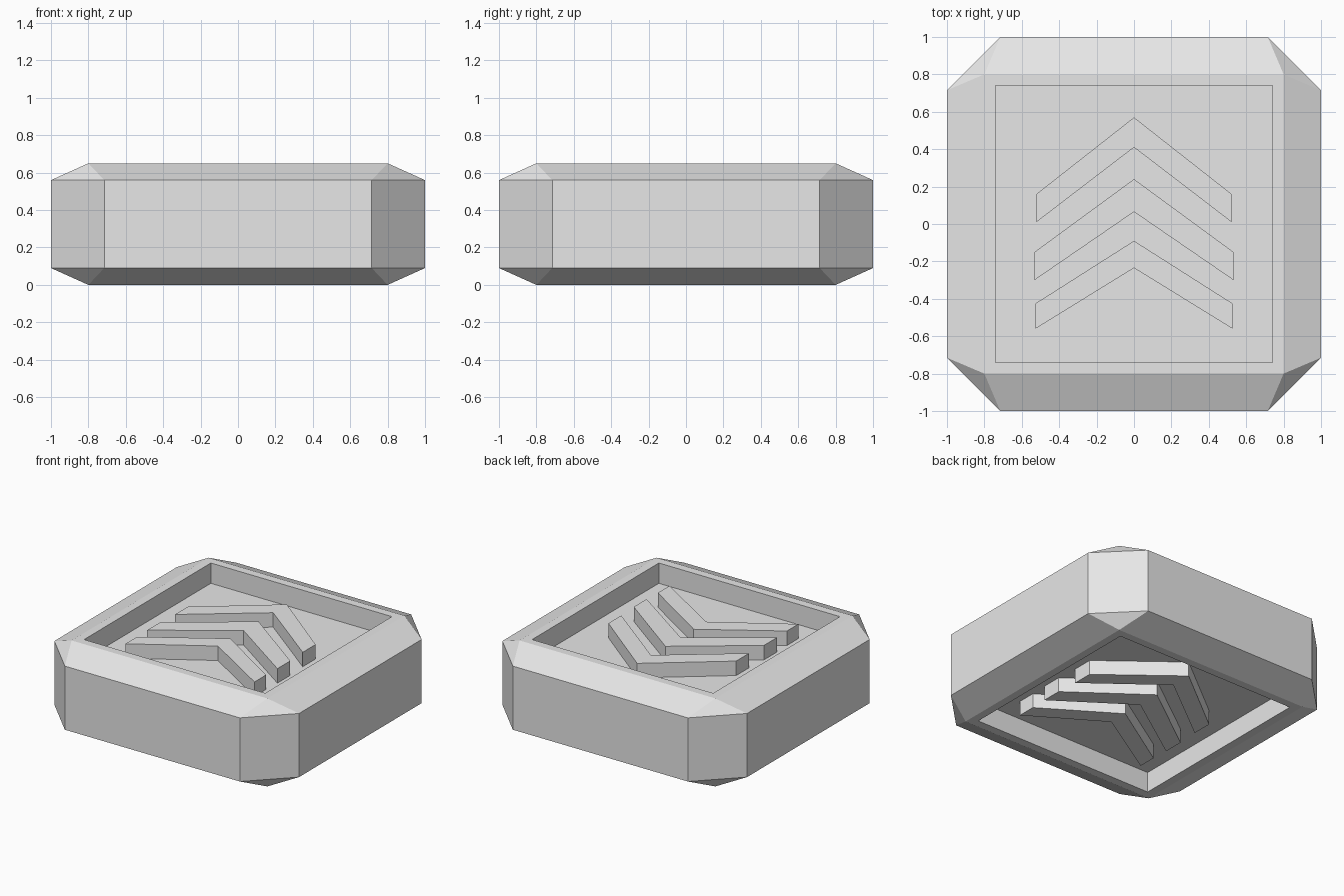
import bpy, bmesh

if "Cube" in bpy.data.objects:
    bpy.data.objects.remove(bpy.data.objects["Cube"])

HEIGHT, FLOOR, SHOULDER = 0.65, 0.5, 0.56   # full height, recess floor, widest level
CHEVRON_TOP = 0.607

grey = bpy.data.materials.new("light grey")
grey.use_nodes = True
grey.diffuse_color = (0.8, 0.8, 0.8, 1)
grey.node_tree.nodes["Principled BSDF"].inputs["Base Color"].default_value = (0.8, 0.8, 0.8, 1)


def finish(bm, name):
    bmesh.ops.recalc_face_normals(bm, faces=bm.faces)
    mesh = bpy.data.meshes.new(name)
    bm.to_mesh(mesh)
    bm.free()
    mesh.materials.append(grey)
    obj = bpy.data.objects.new(name, mesh)
    bpy.context.collection.objects.link(obj)
    return obj


def square(r):
    return [(r, r), (-r, r), (-r, -r), (r, -r)]


def ring(bm, points, z):
    return [bm.verts.new((x, y, z)) for x, y in points]


def bridge(bm, a, b):
    for i in range(len(a)):
        j = (i + 1) % len(a)
        bm.faces.new((a[i], a[j], b[j], b[i]))


# Body: octagonal wall, slopes to a square rim, and a recess above and below
bm = bmesh.new()
c = 0.715
octagon = [(1, c), (c, 1), (-c, 1), (-1, c), (-1, -c), (-c, -1), (c, -1), (1, -c)]
walls = []
for flip in (False, True):
    level = lambda z: HEIGHT - z if flip else z
    wall = ring(bm, octagon, level(SHOULDER))
    rim = ring(bm, square(0.8), level(HEIGHT))
    lip = ring(bm, square(0.74), level(HEIGHT))
    floor = ring(bm, square(0.74), level(FLOOR))
    for i in range(4):
        a, b = wall[2 * i], wall[2 * i + 1]
        bm.faces.new((a, b, rim[i]))                                  # corner triangle
        bm.faces.new((b, wall[(2 * i + 2) % 8], rim[(i + 1) % 4], rim[i]))
    bridge(bm, rim, lip)
    bridge(bm, lip, floor)
    bm.faces.new(floor)
    walls.append(wall)
bridge(bm, *walls)
finish(bm, "body")

# Raised chevrons on both recess floors: tip, inner tip, end x, end top, end bottom
chevrons = {
    "back": (0.57, 0.41, 0.522, 0.16, 0.01),
    "middle": (0.24, 0.065, 0.532, -0.15, -0.30),
    "front": (-0.09, -0.235, 0.527, -0.425, -0.56),
}
for side in ("upper", "lower"):
    for place, (tip, inner, x, hi, lo) in chevrons.items():
        outline = [(0, tip), (-x, hi), (-x, lo), (0, inner), (x, lo), (x, hi)]
        bm = bmesh.new()
        z0, z1 = FLOOR, CHEVRON_TOP
        if side == "lower":
            z0, z1 = HEIGHT - z0, HEIGHT - z1
        base, top = ring(bm, outline, z0), ring(bm, outline, z1)
        bridge(bm, base, top)
        for r in (base, top):                       # two arms meeting at the tip
            bm.faces.new(r[:4])
            bm.faces.new((r[0], r[3], r[4], r[5]))
        finish(bm, f"{side}_{place}_chevron")
